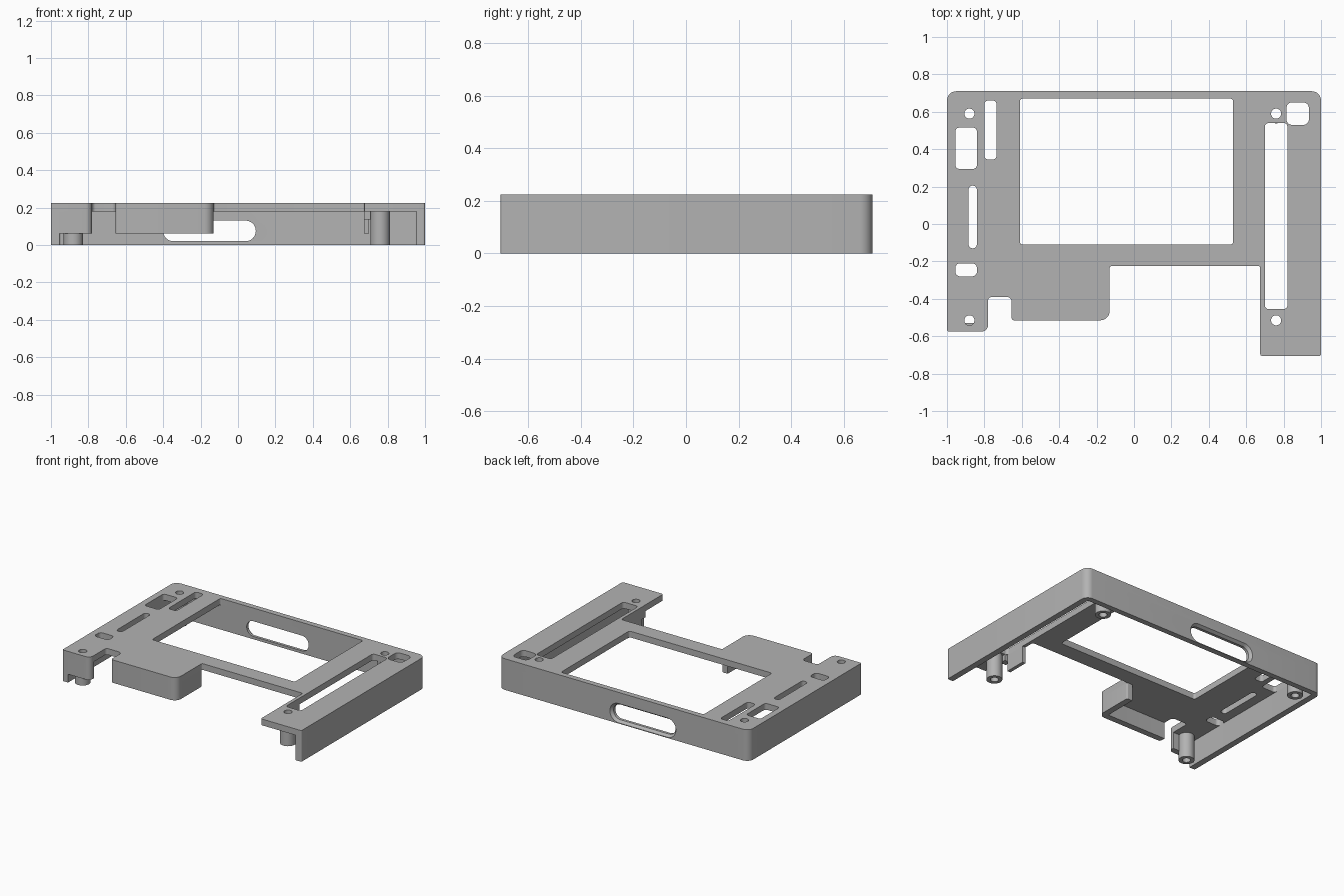
import bpy, bmesh, math
from mathutils import Vector

cube = bpy.data.objects.get("Cube")
if cube:
    bpy.data.objects.remove(cube, do_unlink=True)

TOP, UNDER, LIP = 0.225, 0.18, 0.06
WALL = 0.045

grey = bpy.data.materials.new("plain grey")
grey.use_nodes = True
grey.diffuse_color = (0.45, 0.45, 0.45, 1)
grey.node_tree.nodes["Principled BSDF"].inputs["Base Color"].default_value = grey.diffuse_color


def rounded(corners, steps=8):
    """Outline from (x, y, radius) right-angled corners."""
    pts = []
    for i, (x, y, r) in enumerate(corners):
        p = Vector((x, y))
        if r == 0:
            pts.append(p)
            continue
        u = (Vector(corners[i - 1][:2]) - p).normalized()
        v = (Vector(corners[(i + 1) % len(corners)][:2]) - p).normalized()
        c = p + (u + v) * r
        for k in range(steps + 1):
            t = math.pi / 2 * k / steps
            pts.append(c - v * r * math.cos(t) - u * r * math.sin(t))
    return pts


def rect(x0, x1, y0, y1, r=0):
    return rounded([(x0, y0, r), (x1, y0, r), (x1, y1, r), (x0, y1, r)])


def circle(x, y, r, n=32):
    return [Vector((x + r * math.cos(2 * math.pi * k / n),
                    y + r * math.sin(2 * math.pi * k / n))) for k in range(n)]


def loft(name, layers, sideways=False):
    """Closed solid through (outline, height) layers; sideways runs along y."""
    bm = bmesh.new()
    rings = []
    for pts, h in layers:
        rings.append([bm.verts.new((p.x, h, p.y) if sideways else (p.x, p.y, h)) for p in pts])
    bm.faces.new(rings[0])
    bm.faces.new(rings[-1])
    n = len(rings[0])
    for a, b in zip(rings, rings[1:]):
        for i in range(n):
            j = (i + 1) % n
            bm.faces.new((a[i], a[j], b[j], b[i]))
    bmesh.ops.recalc_face_normals(bm, faces=bm.faces)
    mesh = bpy.data.meshes.new(name)
    bm.to_mesh(mesh)
    bm.free()
    mesh.materials.append(grey)
    obj = bpy.data.objects.new(name, mesh)
    bpy.context.collection.objects.link(obj)
    return obj


def prism(name, pts, z0, z1):
    return loft(name, [(pts, z0), (pts, z1)])


def cut(obj, cutter):
    bpy.context.view_layer.objects.active = obj
    mod = obj.modifiers.new("cut", "BOOLEAN")
    mod.operation = "DIFFERENCE"
    mod.solver = "EXACT"
    mod.object = cutter
    bpy.ops.object.modifier_apply(modifier=mod.name)
    bpy.data.objects.remove(cutter, do_unlink=True)


# Top plate with its stepped front edge
top_plate = prism("top_plate", rounded([
    (-1, -0.575, 0.01), (-0.78, -0.575, 0.035), (-0.78, -0.39, 0.02), (-0.655, -0.39, 0.025),
    (-0.655, -0.515, 0.015), (-0.13, -0.515, 0.05), (-0.13, -0.225, 0.01), (0.675, -0.225, 0.01),
    (0.675, -0.705, 0.01), (1, -0.705, 0.01), (1, 0.71, 0.05), (-1, 0.71, 0.05)]), UNDER, TOP)

# Screen opening and slots
openings = [
    (-0.61, 0.53, -0.11, 0.67, 0.015),
    (-0.955, -0.84, 0.295, 0.515, 0.02),
    (-0.80, -0.735, 0.345, 0.66, 0.02),
    (-0.885, -0.84, -0.13, 0.205, 0.022),
    (-0.955, -0.84, -0.28, -0.21, 0.025),
    (0.70, 0.82, -0.455, 0.54, 0.02),
    (0.815, 0.935, 0.53, 0.65, 0.03),
]
for o in openings:
    cut(top_plate, prism("cutter", rect(*o), UNDER - 0.1, TOP + 0.1))

# Side and back walls as one U shape
I = 1 - WALL
outer_walls = prism("outer_walls", rounded([
    (-1, -0.575, 0.01), (-I, -0.575, 0), (-I, 0.67, 0.01), (I, 0.67, 0.01),
    (I, -0.705, 0), (1, -0.705, 0.01), (1, 0.71, 0.05), (-1, 0.71, 0.05)]), 0, UNDER)

# Flared port in the back wall
cut(outer_walls, loft("cutter", [
    (rect(-0.4, 0.095, 0.02, 0.13, 0.054), 0.6),
    (rect(-0.4, 0.095, 0.02, 0.13, 0.054), 0.69),
    (rect(-0.418, 0.113, 0.004, 0.146, 0.07), 0.712)], sideways=True))

# Short front walls
prism("front_corner_lip", rounded([
    (-I, -0.575, 0), (-0.78, -0.575, 0.035), (-0.78, -0.53, 0), (-I, -0.53, 0)]), LIP, UNDER)
prism("front_block_wall", rounded([
    (-0.655, -0.515, 0.015), (-0.13, -0.515, 0.05), (-0.13, -0.225, 0.01), (-0.175, -0.225, 0),
    (-0.175, -0.47, 0.01), (-0.655, -0.47, 0)]), LIP, UNDER)

# Small stop beside the long slot
prism("slot_stop", rect(0.675, 0.70, -0.455, -0.3), LIP, UNDER)
prism("slot_stop_foot", rect(0.675, 0.72, -0.5, -0.455), 0.135, UNDER)

# Screw posts, bored through the plate
for side, x in (("right", -0.88), ("left", 0.76)):
    for end, y in (("front", -0.515), ("back", 0.59)):
        post = prism(f"{end}_{side}_post", circle(x, y, 0.052), 0, UNDER)
        for part in (post, top_plate):
            cut(part, prism("cutter", circle(x, y, 0.027), -0.1, TOP + 0.1))

# Smooth the round corners, keep the edges crisp
bpy.ops.object.select_all(action="DESELECT")
for obj in bpy.context.collection.objects:
    if obj.type == "MESH" and grey.name in obj.data.materials:
        obj.select_set(True)
        bpy.context.view_layer.objects.active = obj
bpy.ops.object.shade_smooth_by_angle(angle=math.radians(30))
